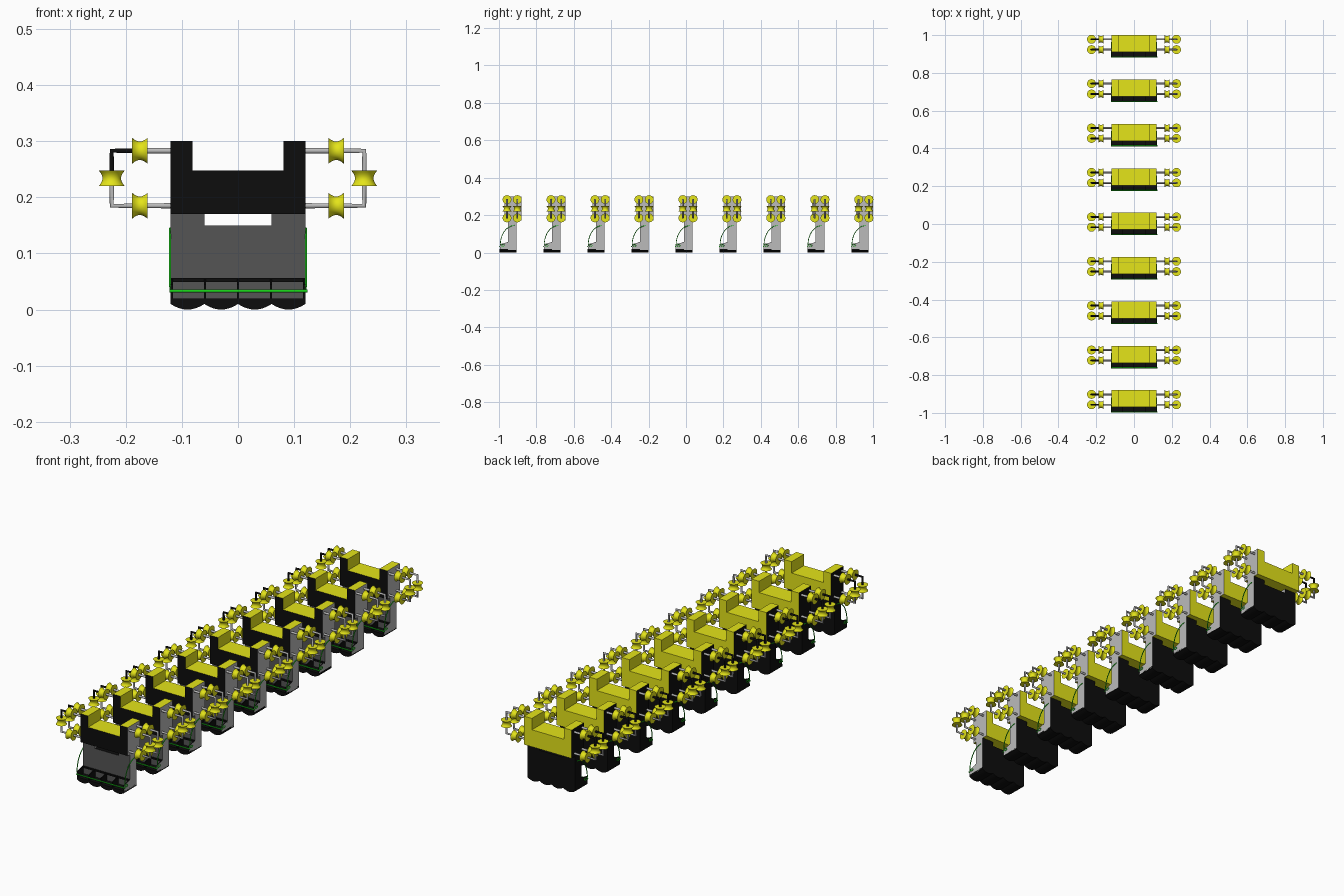
import bpy, bmesh, math
from mathutils import Matrix, Vector

if "Cube" in bpy.data.objects:
    bpy.data.objects.remove(bpy.data.objects["Cube"])


def mat(name, r, g, b):
    m = bpy.data.materials.new(name)
    m.diffuse_color = (r, g, b, 1)
    m.use_nodes = True
    m.node_tree.nodes["Principled BSDF"].inputs["Base Color"].default_value = m.diffuse_color
    return m


YELLOW = mat("yellow", 0.78, 0.78, 0.01)
BLACK = mat("black", 0.004, 0.004, 0.004)
DARK = mat("dark_grey", 0.09, 0.09, 0.09)
GREY = mat("grey", 0.5, 0.5, 0.5)
GREEN = mat("green", 0.01, 0.6, 0.01)
parts = []


def add(name, data):
    ob = bpy.data.objects.new(name, data)
    bpy.context.collection.objects.link(ob)
    parts.append(ob)
    return ob


def prism(name, outline, axis, lo, hi, mats, pick=lambda n, c: 0):
    """Extrude a 2D outline along x (outline = y,z) or y (outline = x,z)."""
    bm = bmesh.new()
    place = (lambda p, d: (d, p[0], p[1])) if axis == 'x' else (lambda p, d: (p[0], d, p[1]))
    face = bm.faces.new([bm.verts.new(place(p, lo)) for p in outline])
    ext = bmesh.ops.extrude_face_region(bm, geom=[face])
    shift = Vector((hi - lo, 0, 0)) if axis == 'x' else Vector((0, hi - lo, 0))
    bmesh.ops.translate(bm, vec=shift, verts=[v for v in ext['geom'] if isinstance(v, bmesh.types.BMVert)])
    bmesh.ops.recalc_face_normals(bm, faces=bm.faces)
    for f in bm.faces:
        f.material_index = pick(f.normal, f.calc_center_median())
    me = bpy.data.meshes.new(name)
    bm.to_mesh(me)
    bm.free()
    for m in mats:
        me.materials.append(m)
    return add(name, me)


def rect(a0, b0, a1, b1):
    return [(a0, b0), (a1, b0), (a1, b1), (a0, b1)]


def tube(name, points, radius, material):
    cu = bpy.data.curves.new(name, 'CURVE')
    cu.dimensions = '3D'
    cu.bevel_depth = radius
    cu.bevel_resolution = 3
    cu.use_fill_caps = True
    sp = cu.splines.new('POLY')
    sp.points.add(len(points) - 1)
    for p, co in zip(sp.points, points):
        p.co = (*co, 1)
    cu.materials.append(material)
    return add(name, cu)


def roller(name, loc, axis):
    """Hourglass wheel spun from a concave profile."""
    bm = bmesh.new()
    h, seg, n = 0.014, 28, 8
    prof = [(0.0, -h)]
    for i in range(n + 1):
        t = -1 + 2 * i / n
        prof.append((0.0165 + 0.0070 * t * t, h * t))
    prof.append((0.0, h))
    vs = [bm.verts.new((r, 0, z)) for r, z in prof]
    es = [bm.edges.new(e) for e in zip(vs, vs[1:])]
    bmesh.ops.spin(bm, geom=vs + es, cent=(0, 0, 0), axis=(0, 0, 1), angle=2 * math.pi, steps=seg)
    bmesh.ops.remove_doubles(bm, verts=bm.verts, dist=1e-5)
    bmesh.ops.recalc_face_normals(bm, faces=bm.faces)
    if axis == 'x':
        bm.transform(Matrix.Rotation(math.pi / 2, 4, 'Y'))
    bm.transform(Matrix.Translation(loc))
    me = bpy.data.meshes.new(name)
    bm.to_mesh(me)
    bm.free()
    me.materials.append(YELLOW)
    ob = add(name, me)
    bpy.ops.object.select_all(action='DESELECT')
    ob.select_set(True)
    bpy.context.view_layer.objects.active = ob
    bpy.ops.object.shade_smooth_by_angle(angle=math.radians(40))


# notched upper block: yellow, black front and left, grey right
def block_pick(n, c):
    if n.y < -0.9 or (n.x < -0.9 and c.x < -0.1):
        return 1
    return 2 if n.x > 0.9 and c.x > 0.1 else 0


prism("upper_block", [(-0.12, 0.17), (0.12, 0.17), (0.12, 0.3), (0.081, 0.3), (0.081, 0.248),
                      (-0.081, 0.248), (-0.081, 0.3), (-0.12, 0.3)],
      'y', -0.03, 0.06, [YELLOW, BLACK, GREY], block_pick)


# lower body with slot under the block: dark front, grey right
def body_pick(n, c):
    if n.y < -0.9:
        return 1
    return 2 if n.x > 0.9 else 0


prism("lower_body", [(-0.12, 0.014), (0.12, 0.014), (0.12, 0.172), (0.06, 0.172), (0.06, 0.15),
                     (-0.06, 0.15), (-0.06, 0.172), (-0.12, 0.172)],
      'y', -0.012, 0.035, [BLACK, DARK, GREY], body_pick)

# scalloped sole made of four shallow arcs
sole = [(-0.12, 0.02)]
for k in range(4):
    for i in range(9 if k == 3 else 8):
        t = -1 + i / 4
        sole.append((-0.09 + 0.06 * k + 0.03 * t, 0.010 * t * t))
sole.append((0.12, 0.02))
prism("scalloped_sole", sole, 'y', -0.056, 0.035, [BLACK])

# trough ribs, end plates and back bar
rib = [(-0.055, 0.015), (-0.012, 0.015), (-0.012, 0.055), (-0.055, 0.045)]
for i in range(5):
    x = -0.118 + 0.059 * i
    prism("trough_rib", rib, 'x', x - 0.002, x + 0.002, [BLACK, GREY],
          lambda n, c: 1 if n.x > 0.9 and c.x > 0.1 else 0)
prism("trough_bar", rect(-0.12, 0.049, 0.12, 0.056), 'y', -0.018, -0.012, [BLACK])

# green cross cable with end rings, and curved side straps
tube("green_cable", [(-0.122, -0.056, 0.033), (0.124, -0.056, 0.033)], 0.003, GREEN)
for s in (-1, 1):
    ring = [(s * 0.121, -0.04 + 0.009 * math.cos(a), 0.038 + 0.005 * math.sin(a))
            for a in (i * math.pi / 8 for i in range(17))]
    tube("cable_ring", ring, 0.0015, GREEN)
    arc = [(s * 0.121, 0.022 - 0.075 * math.cos(a), 0.04 + 0.104 * math.sin(a))
           for a in (i * math.pi / 20 for i in range(11))]
    tube("side_strap", arc, 0.002, GREEN)

# bracket rods and rollers, two per side
ZT, ZB, ZM, XR = 0.283, 0.185, 0.234, 0.225
for s in (-1, 1):
    for y in (-0.017, 0.038):
        tube("rod_lower", [(s * 0.11, y, ZB), (s * XR, y, ZB), (s * XR, y, ZM)], 0.005, GREY)
        tube("rod_upper_inner", [(s * 0.11, y, ZT), (s * 0.175, y, ZT)], 0.005, GREY)
        tube("rod_upper_outer", [(s * 0.175, y, ZT), (s * XR, y, ZT), (s * XR, y, ZM)], 0.005,
             BLACK if s < 0 else GREY)
        roller("roller_top", (s * 0.175, y, ZT), 'x')
        roller("roller_bottom", (s * 0.175, y, ZB), 'x')
        roller("roller_side", (s * XR, y, ZM), 'z')

# repeat the unit nine times along y
for ob in list(parts):
    for i in range(-4, 5):
        if i:
            c = ob.copy()
            c.location.y = i * 0.235
            bpy.context.collection.objects.link(c)
